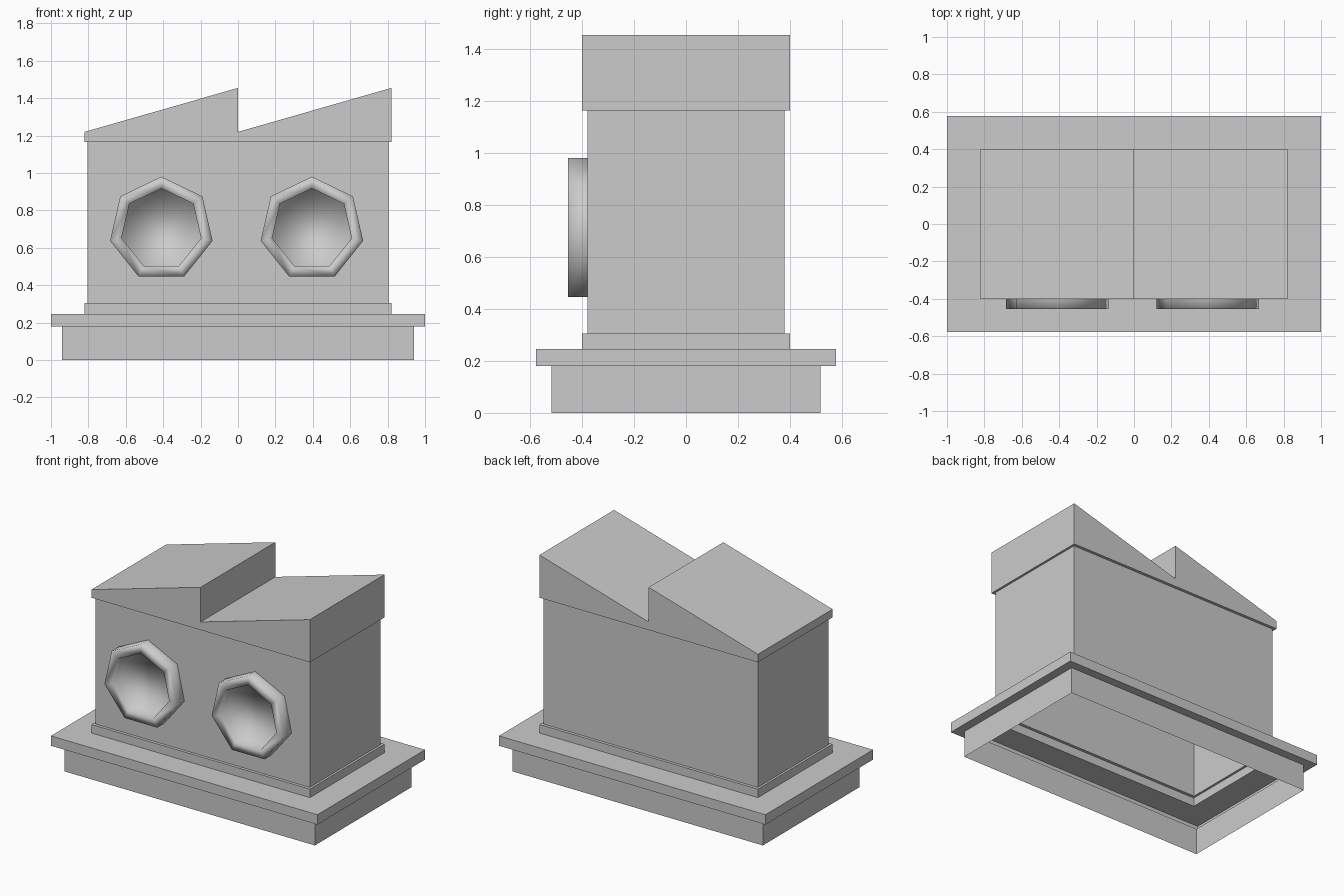
import bpy, bmesh
from math import sin, cos, tau, radians

if "Cube" in bpy.data.objects:
    bpy.data.objects.remove(bpy.data.objects["Cube"])


def make_object(name, bm, smooth=False):
    bmesh.ops.recalc_face_normals(bm, faces=bm.faces)
    mesh = bpy.data.meshes.new(name)
    bm.to_mesh(mesh)
    bm.free()
    for p in mesh.polygons:
        p.use_smooth = smooth
    obj = bpy.data.objects.new(name, mesh)
    bpy.context.collection.objects.link(obj)
    return obj


def bridge(bm, rings):
    """Join successive closed vertex rings with quads."""
    for a, b in zip(rings, rings[1:]):
        n = len(a)
        for i in range(n):
            j = (i + 1) % n
            bm.faces.new((a[i], a[j], b[j], b[i]))


# hollow walls: rectangles (half width, half depth, z) lofted upward, open below
def stepped_shell(name, levels):
    bm = bmesh.new()
    rings = [[bm.verts.new((sx * x, sy * y, z))
              for sx, sy in ((-1, -1), (1, -1), (1, 1), (-1, 1))]
             for x, y, z in levels]
    bridge(bm, rings)
    return make_object(name, bm)


stepped_shell("plinth_and_walls", [
    (0.94, 0.518, 0), (0.94, 0.518, 0.18),
    (1.0, 0.577, 0.18), (1.0, 0.577, 0.247),
    (0.82, 0.4, 0.247), (0.82, 0.4, 0.305),
    (0.805, 0.38, 0.305), (0.805, 0.38, 1.165),
    (0.82, 0.4, 1.165)])

# sawtooth roof: profile extruded through the depth, open underneath
profile = [(-0.82, 1.165), (0.82, 1.165), (0.82, 1.455),
           (0, 1.22), (0, 1.455), (-0.82, 1.22)]
bm = bmesh.new()
front, back = [[bm.verts.new((x, y, z)) for x, z in profile] for y in (-0.4, 0.4)]
bridge(bm, [front, back])
for ring in (front, back):
    bm.faces.new(ring)
bm.faces.ensure_lookup_table()
bmesh.ops.delete(bm, geom=[bm.faces[0]], context='FACES_ONLY')
make_object("sawtooth_roof", bm)


# seven-sided windows: raised frame with a softly shaded recessed pane
def window(name, cx, cz=0.7, sides=7):
    bm = bmesh.new()
    section = [(0.281, -0.38), (0.281, -0.455), (0.218, -0.455), (0.218, -0.385)]
    rings = [[bm.verts.new((cx + r * sin(tau * i / sides), y, cz + r * cos(tau * i / sides)))
              for i in range(sides)] for r, y in section]
    bridge(bm, rings)
    bm.faces.new(rings[-1])
    return make_object(name, bm, smooth=True)


window("left_window", -0.41)
window("right_window", 0.395)
